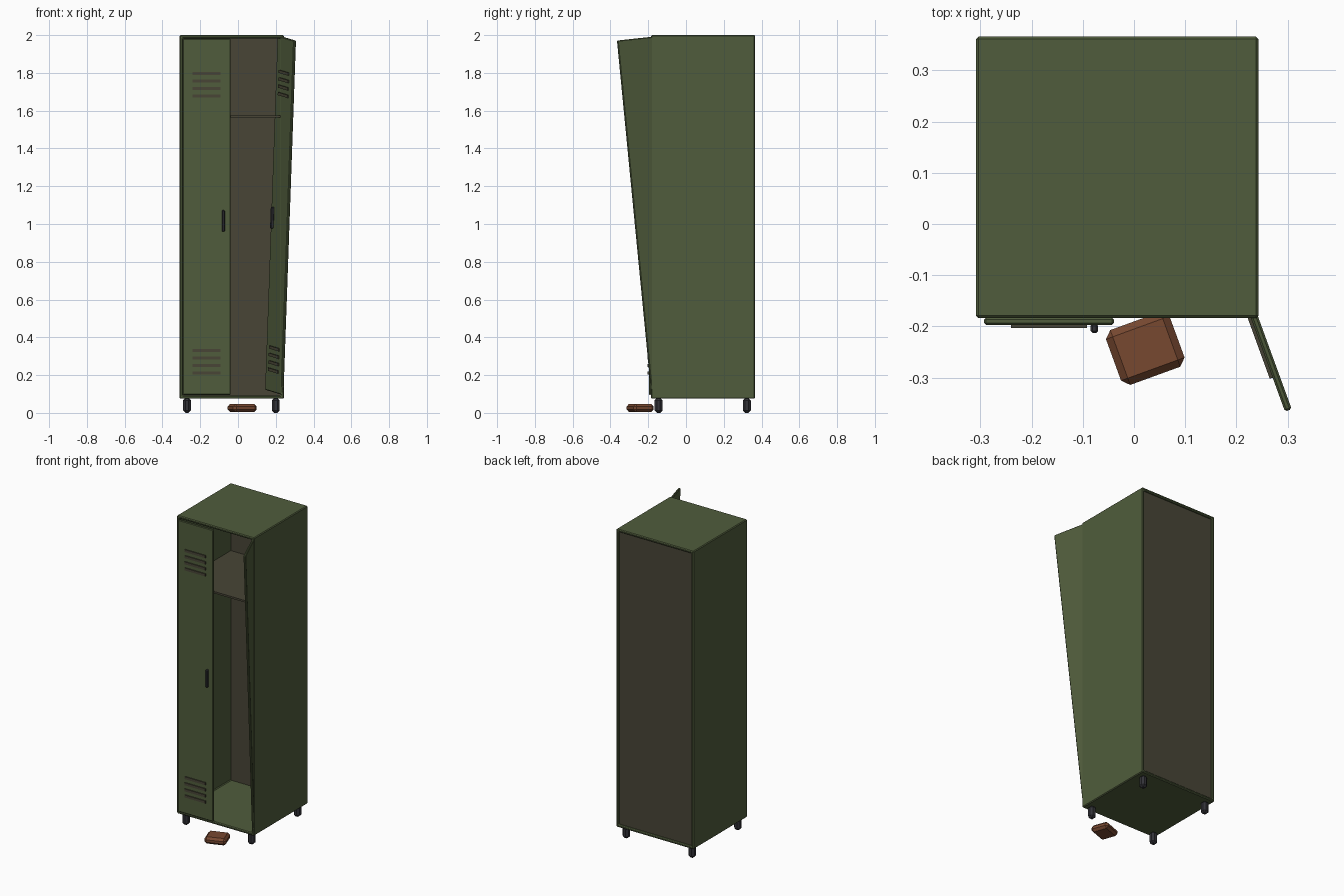
import bpy, bmesh
from math import radians
from mathutils import Matrix, Vector

if "Cube" in bpy.data.objects:
    bpy.data.objects.remove(bpy.data.objects["Cube"])


def material(name, rgb):
    m = bpy.data.materials.new(name)
    m.diffuse_color = (*rgb, 1)
    m.use_nodes = True
    m.node_tree.nodes["Principled BSDF"].inputs["Base Color"].default_value = m.diffuse_color
    return m


GREEN = material("olive green paint", (0.080, 0.108, 0.045))
BROWN = material("dark brown metal", (0.065, 0.060, 0.037))
DARK = material("dark grey steel", (0.033, 0.033, 0.040))
RUST = material("brick brown", (0.185, 0.065, 0.030))


def box(name, lo, hi, mat, bevel=0.0, matrix=Matrix(), open_y=False):
    """Box between two corners, with optional chamfer; open_y removes front and back."""
    lo, hi = Vector(lo), Vector(hi)
    bm = bmesh.new()
    bmesh.ops.create_cube(bm, size=1)
    for v in bm.verts:
        v.co = Vector([(lo[i] + hi[i]) / 2 + v.co[i] * (hi[i] - lo[i]) for i in range(3)])
    if open_y:
        bm.normal_update()
        ends = [f for f in bm.faces if abs(f.normal.y) > 0.5]
        bmesh.ops.delete(bm, geom=ends, context='FACES_ONLY')
    me = bpy.data.meshes.new(name)
    bm.to_mesh(me)
    bm.free()
    me.materials.append(mat)
    ob = bpy.data.objects.new(name, me)
    bpy.context.collection.objects.link(ob)
    ob.matrix_world = matrix
    if open_y:
        s = ob.modifiers.new("wall", 'SOLIDIFY')
        s.thickness, s.offset, s.use_even_offset = 0.017, -1, True
    if bevel:
        b = ob.modifiers.new("chamfer", 'BEVEL')
        b.width, b.segments, b.limit_method = bevel, 1, 'ANGLE'
    return ob


# Cabinet shell, back panel, shelf
X0, X1, Y0, Y1 = -0.309, 0.243, -0.184, 0.366
box("cabinet_shell", (X0, Y0, 0.075), (X1, Y1, 2.0), GREEN, 0.005, open_y=True)
box("back_panel", (X0 + 0.012, 0.344, 0.087), (X1 - 0.012, 0.354, 1.988), BROWN)
box("shelf", (X0 + 0.012, Y0 + 0.008, 1.563), (X1 - 0.012, 0.346, 1.575), BROWN)

# Four feet
for side, x in (("left", -0.270), ("right", 0.200)):
    for end, y in (("front", -0.145), ("back", 0.322)):
        box(f"{end}_{side}_foot", (x - 0.021, y - 0.021, 0.0),
            (x + 0.021, y + 0.021, 0.079), DARK, 0.0125)

# Doors: local origin at the bottom hinge corner, s = direction to the free edge
W, H, T = 0.254, 1.885, 0.014


def door(name, s, matrix):
    def part(label, xa, xb, y, z0, z1, mat, bevel):
        box(f"{name}_{label}", (min(s * xa, s * xb), y[0], z0),
            (max(s * xa, s * xb), y[1], z1), mat, bevel, matrix)

    part("panel", 0, W, (-T, 0), 0, H, GREEN, 0.004)
    part("handle", W - 0.046, W - 0.031, (-T - 0.016, -T + 0.002), 0.863, 0.977, DARK, 0.004)
    for group, base in (("lower", 0.115), ("upper", 1.582)):
        for i in range(4):
            z = base + i * 0.0395
            part(f"{group}_vent_{i + 1}", W / 2 - 0.074, W / 2 + 0.074,
                 (-T - 0.006, -T + 0.002), z - 0.008, z + 0.008, BROWN, 0)


door("left_door", 1, Matrix.Translation((-0.293, -0.183, 0.096)))
# The right door hangs open, leaning off its bottom hinge
door("right_door", -1, Matrix.Translation((0.242, -0.180, 0.096))
     @ Matrix.Rotation(radians(-70), 4, 'Z') @ Matrix.Rotation(radians(5.9), 4, 'Y'))

# Loose brick on the floor
box("brick", (-0.066, -0.057, 0.004), (0.066, 0.057, 0.048), RUST, 0.014,
    Matrix.Translation((0.022, -0.243, 0)) @ Matrix.Rotation(radians(20), 4, 'Z'))
